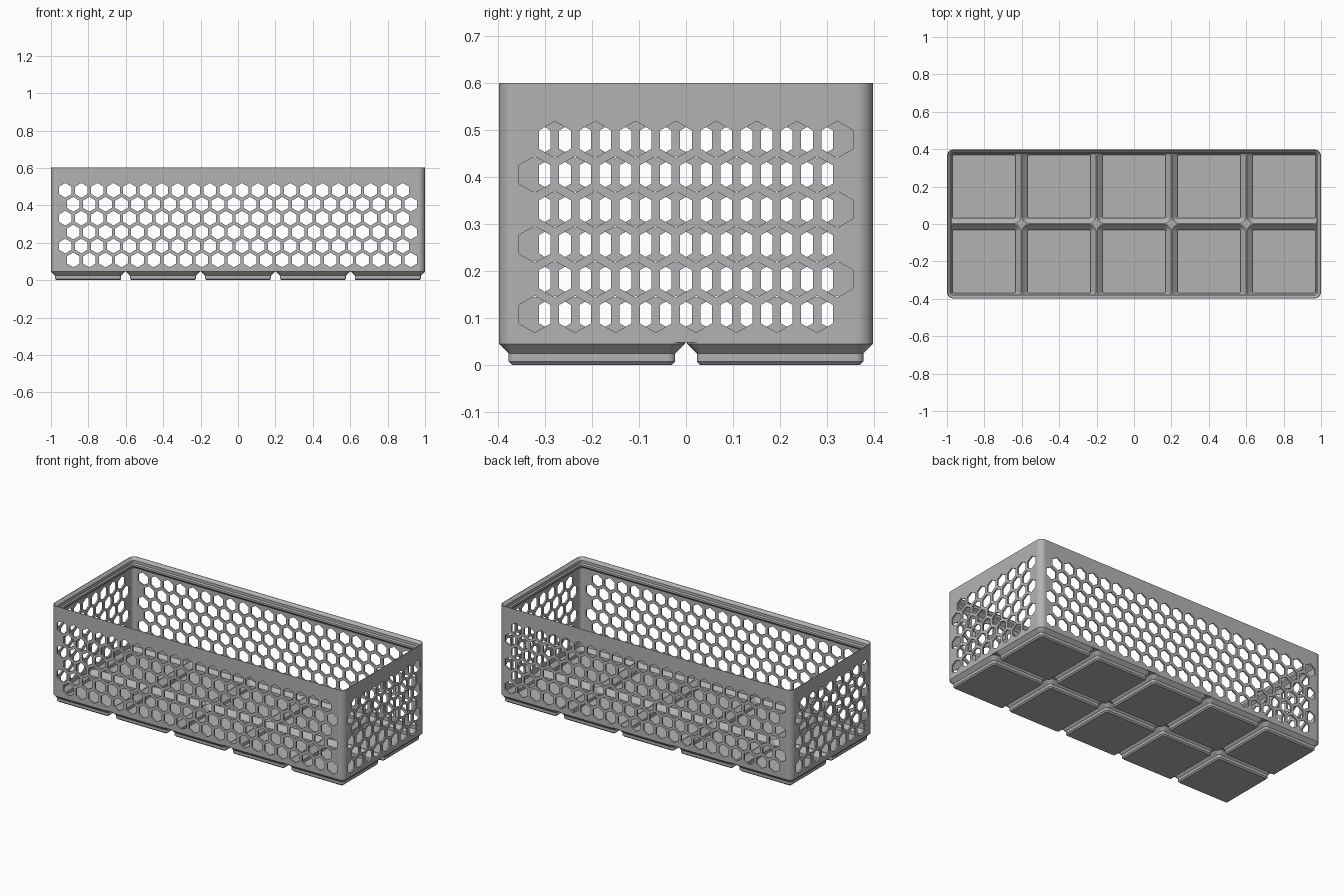
import bpy, bmesh, math
from mathutils import Matrix, Vector

if "Cube" in bpy.data.objects:
    bpy.data.objects.remove(bpy.data.objects["Cube"])

MM = 2 / 209.5             # millimetres to scene units
CELL, NX, NY = 42, 5, 2    # grid of feet
CORNER, SEGS = 4, 8

grey = bpy.data.materials.new("plain grey")
grey.use_nodes = True
grey.diffuse_color = (0.45, 0.45, 0.45, 1)
grey.node_tree.nodes["Principled BSDF"].inputs["Base Color"].default_value = grey.diffuse_color


def ring(bm, cx, cy, hx, hy, inset, z):
    """Rounded rectangle of vertices, inset from the given half sizes."""
    r = max(CORNER - inset, 0.3)
    verts = []
    for q, (sx, sy) in enumerate([(1, 1), (-1, 1), (-1, -1), (1, -1)]):
        for i in range(SEGS + 1):
            a = math.pi / 2 * (q + i / SEGS)
            verts.append(bm.verts.new((cx + sx * (hx - inset - r) + r * math.cos(a),
                                       cy + sy * (hy - inset - r) + r * math.sin(a), z)))
    return verts


def loft(bm, profile, cx=0, cy=0, hx=CELL / 2, hy=CELL / 2, closed=False):
    """Join rounded rectangles along an (inset, height) profile."""
    rings = [ring(bm, cx, cy, hx, hy, *p) for p in profile]
    pairs = list(zip(rings, rings[1:]))
    if closed:
        pairs.append((rings[-1], rings[0]))
    else:
        bm.faces.new(rings[0][::-1])
        bm.faces.new(rings[-1])
    for a, b in pairs:
        for i in range(len(a)):
            j = (i + 1) % len(a)
            bm.faces.new((a[i], a[j], b[j], b[i]))


def finish(bm, name):
    bmesh.ops.recalc_face_normals(bm, faces=bm.faces)
    bmesh.ops.scale(bm, vec=(MM, MM, MM), verts=bm.verts)
    mesh = bpy.data.meshes.new(name)
    bm.to_mesh(mesh)
    bm.free()
    obj = bpy.data.objects.new(name, mesh)
    bpy.context.collection.objects.link(obj)
    mesh.materials.append(grey)
    return obj


def activate(obj):
    bpy.ops.object.select_all(action='DESELECT')
    obj.select_set(True)
    bpy.context.view_layer.objects.active = obj


def cut(obj, cutter):
    mod = obj.modifiers.new("cut", 'BOOLEAN')
    mod.operation, mod.solver, mod.object = 'DIFFERENCE', 'EXACT', cutter
    activate(obj)
    bpy.ops.object.modifier_apply(modifier=mod.name)
    bpy.data.objects.remove(cutter)


def smooth(obj):
    activate(obj)
    bpy.ops.object.shade_smooth_by_angle(angle=math.radians(25))
    obj.modifiers.new("even shading", 'WEIGHTED_NORMAL').keep_sharp = True


HX, HY = NX * CELL / 2, NY * CELL / 2
cells = [((i + 0.5) * CELL - HX, (j + 0.5) * CELL - HY) for i in range(NX) for j in range(NY)]

# Wall with a stepped stacking lip around the inside of the rim
bm = bmesh.new()
loft(bm, [(0.25, 5), (0.25, 63), (0.55, 63), (2.15, 61.4), (2.15, 59.6), (2.85, 58.9),
          (2.85, 57.7), (1.2, 56.05), (1.2, 5)], hx=HX, hy=HY, closed=True)
wall = finish(bm, "basket_wall")

# Honeycomb holes: rows alternate by half a pitch
PITCH, FLAT, MID_Z, ROWS = 9, 7.1, 30.83, 6


def hexagon(bm, along, z, axis, offset, depth):
    """Six-sided prism, point up, running along the given axis."""
    turn = Matrix.Rotation(math.pi / 2, 4, 'X')
    place = Vector((along, offset, z))
    if axis == 'X':
        turn = Matrix.Rotation(math.pi / 2, 4, 'Z') @ turn
        place = Vector((offset, along, z))
    spin = Matrix.Rotation(math.pi / 6, 4, 'Z')
    # point up whatever the starting angle of the circle
    made = bmesh.ops.create_cone(bm, cap_ends=True, segments=6, depth=depth,
                                 radius1=FLAT / math.sqrt(3), radius2=FLAT / math.sqrt(3))["verts"]
    if max(v.co.y for v in made) < FLAT / math.sqrt(3) - 0.01:
        bmesh.ops.transform(bm, matrix=spin, verts=made)
    bmesh.ops.transform(bm, matrix=Matrix.Translation(place) @ turn, verts=made)


bm = bmesh.new()
for row in range(ROWS):
    z = MID_Z + (row - (ROWS - 1) / 2) * PITCH * math.sqrt(3) / 2
    shift = PITCH / 4 * (1 if row % 2 else -1)
    for k in range(22):
        hexagon(bm, (k - 10.5) * PITCH - shift, z, 'Y', 0, 100)
    for k in range(8):
        for side in (1, -1):
            hexagon(bm, (k - 3.5) * PITCH + side * shift, z, 'X', side * HX, 6)
cut(wall, finish(bm, "hole_cutter"))
smooth(wall)

# Hollow stepped feet, one per cell
for n, (cx, cy) in enumerate(cells):
    bm = bmesh.new()
    loft(bm, [(3.2, 0), (2.4, 0.8), (2.4, 2.6), (0.25, 4.75), (0.25, 5),
              (1.35, 5), (3.35, 3), (3.35, 1)], cx, cy)
    smooth(finish(bm, f"foot_{n + 1}"))

# Floor ridges between the feet
bm = bmesh.new()
loft(bm, [(0.6, 5), (0.6, 6)], hx=HX, hy=HY)
ridges = finish(bm, "floor_ridges")
bm = bmesh.new()
for cx, cy in cells:
    loft(bm, [(1.85, 4.5), (0.15, 6.2)], cx, cy)
cut(ridges, finish(bm, "recess_cutter"))
smooth(ridges)
